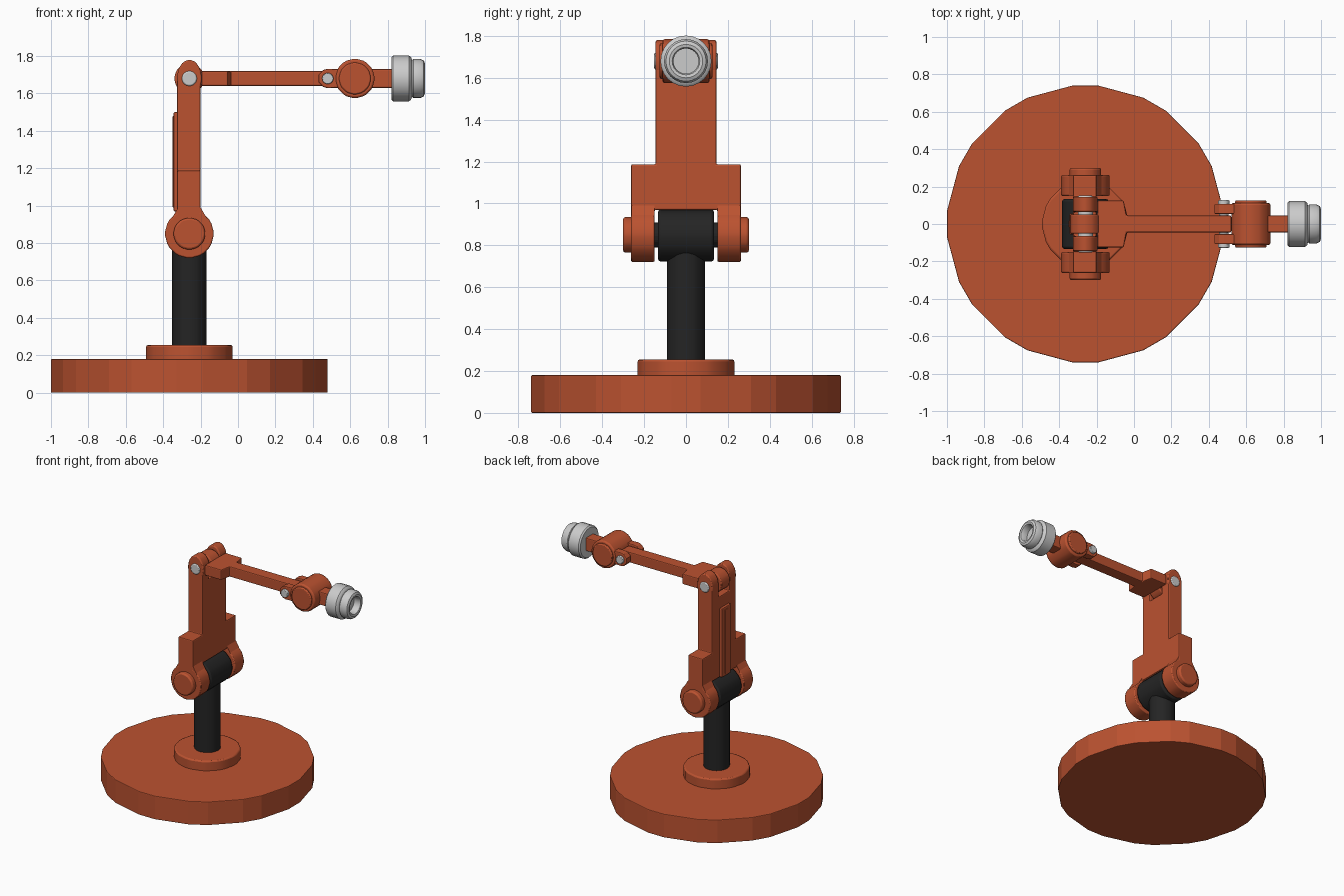
import bpy, bmesh
from math import sin, cos, pi, radians
from mathutils import Vector

if "Cube" in bpy.data.objects:
    bpy.data.objects.remove(bpy.data.objects["Cube"])


def material(name, rgb):
    m = bpy.data.materials.new(name)
    m.diffuse_color = (*rgb, 1)
    m.use_nodes = True
    m.node_tree.nodes["Principled BSDF"].inputs["Base Color"].default_value = m.diffuse_color
    return m


ORANGE = material("orange", (0.50, 0.085, 0.03))
BLACK = material("black", (0.018, 0.018, 0.018))
PX, PZ = -0.26, 1.68          # column axis and height of the upper pivot
AXES = {"x": lambda u, v, w: (w, u, v),
        "y": lambda u, v, w: (u, w, v),
        "z": lambda u, v, w: (u, v, w)}


def finish(bm, name, mat, bevel, smooth):
    bmesh.ops.recalc_face_normals(bm, faces=bm.faces)
    me = bpy.data.meshes.new(name)
    bm.to_mesh(me)
    bm.free()
    ob = bpy.data.objects.new(name, me)
    bpy.context.collection.objects.link(ob)
    if mat:
        me.materials.append(mat)
    if bevel:
        b = ob.modifiers.new("edge", "BEVEL")
        b.width, b.segments = bevel, 2
        b.limit_method, b.angle_limit = "ANGLE", radians(50)
    if smooth:
        bpy.ops.object.select_all(action="DESELECT")
        ob.select_set(True)
        bpy.context.view_layer.objects.active = ob
        bpy.ops.object.shade_smooth_by_angle(angle=radians(32))
    return ob


def prism(name, outline, axis, lo, hi, mat=ORANGE, bevel=0.007, smooth=False):
    """Extrude a 2D outline along an axis."""
    bm = bmesh.new()
    put = AXES[axis]
    face = bm.faces.new([bm.verts.new(put(u, v, lo)) for u, v in outline])
    ext = bmesh.ops.extrude_face_region(bm, geom=[face])
    verts = [g for g in ext["geom"] if isinstance(g, bmesh.types.BMVert)]
    bmesh.ops.translate(bm, verts=verts, vec=Vector(put(0, 0, hi - lo)))
    return finish(bm, name, mat, bevel, smooth)


def ring(cu, cv, r, rv=None):
    """Twelve-sided outline with chamfered corners."""
    rv = rv or r
    angles = [radians(30 * k + d) for k in range(12) for d in (-5.4, 5.4)]
    return [(cu + r * cos(a), cv + rv * sin(a)) for a in angles]


def rect(u0, u1, v0, v1):
    return [(u0, v0), (u1, v0), (u1, v1), (u0, v1)]


def mirrored(half):
    """Close a half outline by mirroring it in u."""
    return half + [(-u, v) for u, v in reversed(half)]


# Base, collar and post
prism("base", ring(PX, 0, 0.743), "z", 0, 0.18, bevel=0.005)
prism("base_collar", ring(PX, 0, 0.232), "z", 0.17, 0.255, bevel=0.01, smooth=True)
prism("post", ring(PX, 0, 0.092), "z", 0.24, 0.82, BLACK, smooth=True)
prism("post_head", ring(PX, 0.847, 0.125), "y", -0.133, 0.133, BLACK, 0.012, True)
prism("shoulder_shaft", ring(PX, 0.85, 0.06), "y", -0.2, 0.2, BLACK, 0)

# Upright arm with forks at both ends
upright = mirrored([(0.065, 1.59), (0.065, PZ), (0.145, PZ), (0.145, 1.187),
                    (0.262, 1.187), (0.262, 0.87), (0.15, 0.87), (0.15, 0.97)])
prism("upright_arm", upright, "x", -0.325, -0.20)
prism("back_panel", rect(-0.055, 0.055, 0.97, 1.50), "x", -0.345, -0.32)
prism("back_panel_rib", rect(-0.02, 0.02, 0.99, 1.48), "x", -0.349, -0.34, bevel=0.003)

for s, side in ((-1, "front"), (1, "back")):
    def pair(part, outline, a, b, **kw):
        prism(f"{part}_{side}", outline, "y", min(s * a, s * b), max(s * a, s * b), **kw)

    # Shoulder lug: disc with a flared neck
    pair("shoulder_lug", ring(PX, 0.85, 0.13), 0.15, 0.262, smooth=True)
    pair("shoulder_flare", [(PX - 0.095, 0.93), (PX + 0.095, 0.93),
                            (PX + 0.06, 0.99), (PX - 0.06, 0.99)], 0.151, 0.261, bevel=0)
    pair("shoulder_cap", ring(PX, 0.85, 0.085), 0.25, 0.30, bevel=0.01, smooth=True)
    # Elbow lug and pin
    pair("elbow_lug", ring(PX, PZ, 0.066, 0.10), 0.065, 0.145, smooth=True)
    pair("elbow_pin", ring(PX, PZ, 0.04), 0.13, 0.152, mat=None, smooth=True)
    # Wrist prong, pin and cap
    pair("wrist_prong", [(0.43, 1.66), (0.455, 1.635), (0.48, 1.628), (0.56, 1.63),
                         (0.56, 1.73), (0.48, 1.732), (0.455, 1.725), (0.43, 1.70)],
         0.053, 0.108)
    pair("wrist_pin", ring(0.48, PZ, 0.03), 0.10, 0.127, mat=None, bevel=0.004, smooth=True)
    pair("wrist_cap", ring(0.625, PZ, 0.085), 0.10, 0.126, smooth=True)

# Elbow hinge
prism("elbow_shaft", ring(PX, PZ, 0.04), "y", -0.13, 0.13, None, 0, True)
prism("elbow_knuckle", ring(PX, PZ, 0.08), "y", -0.052, 0.052, smooth=True)

# Forearm: wide yoke narrowing to a bar
half = [(-0.24, 0.052), (-0.195, 0.052), (-0.195, 0.125), (-0.055, 0.125),
        (-0.04, 0.045), (0.52, 0.045)]
forearm = half + [(u, -v) for u, v in reversed(half)]
prism("forearm", forearm, "z", 1.64, 1.72)

# Wrist barrel and neck
prism("wrist_shaft", ring(0.48, PZ, 0.025), "y", -0.11, 0.11, None, 0, True)
prism("wrist_barrel", ring(0.625, PZ, 0.105), "y", -0.112, 0.112, bevel=0.01, smooth=True)
prism("wrist_neck", rect(-0.045, 0.045, 1.63, 1.73), "x", 0.70, 0.83)


def lathe(name, profile, steps=24):
    """Spin an (x, radius) profile round the forearm axis."""
    bm = bmesh.new()
    verts = [bm.verts.new((x, 0, PZ + r)) for x, r in profile]
    edges = [bm.edges.new(p) for p in zip(verts, verts[1:])]
    bmesh.ops.spin(bm, geom=verts + edges, cent=(0, 0, PZ), axis=(1, 0, 0),
                   angle=2 * pi, steps=steps, use_duplicate=False)
    bmesh.ops.remove_doubles(bm, verts=bm.verts, dist=0.0005)
    return finish(bm, name, None, 0, True)


# Tool head with a groove and a hollow end
lathe("tool_head", [(0.82, 0), (0.82, 0.112), (0.83, 0.122), (0.915, 0.122),
                    (0.926, 0.112), (0.93, 0.098), (0.937, 0.105), (0.975, 0.105),
                    (0.993, 0.096), (1.0, 0.08), (0.997, 0.066), (0.985, 0.06),
                    (0.945, 0.06), (0.945, 0)])
